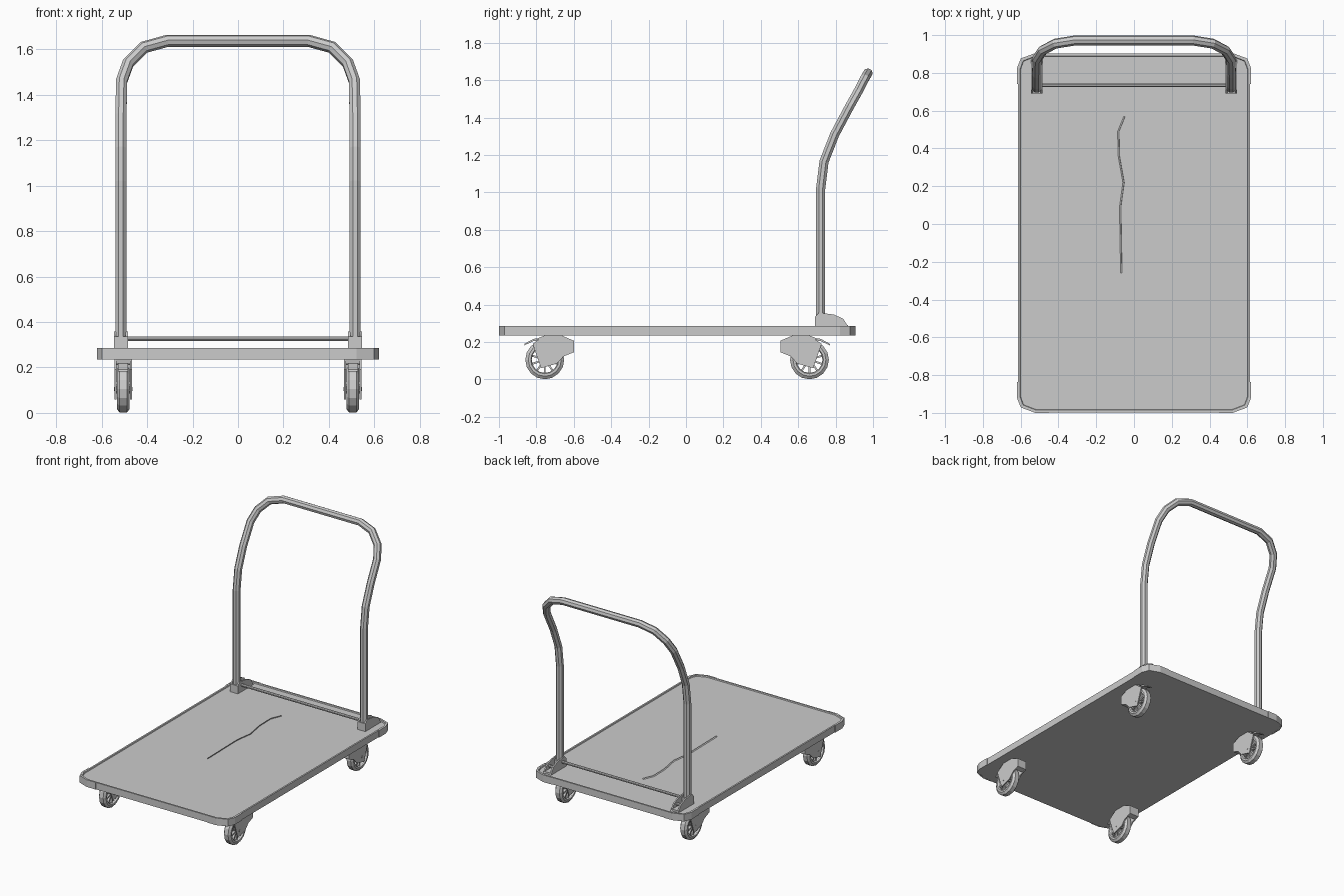
import bpy, bmesh, math
from mathutils import Vector, Matrix

cube = bpy.data.objects.get("Cube")
if cube:
    bpy.data.objects.remove(cube, do_unlink=True)

grey = bpy.data.materials.new("light grey metal")
grey.use_nodes = True
COLOUR = (0.6, 0.6, 0.6, 1)
grey.diffuse_color = COLOUR
grey.node_tree.nodes["Principled BSDF"].inputs["Base Color"].default_value = COLOUR

DECK_MID = -0.0475
WHEEL_X, WHEEL_Z, WHEEL_R = 0.505, 0.105, 0.104


def finish(name, bm):
    bmesh.ops.recalc_face_normals(bm, faces=bm.faces)
    mesh = bpy.data.meshes.new(name)
    bm.to_mesh(mesh)
    bm.free()
    mesh.materials.append(grey)
    ob = bpy.data.objects.new(name, mesh)
    bpy.context.collection.objects.link(ob)
    return ob


def add_box(bm, lo, hi):
    lo, hi = Vector(lo), Vector(hi)
    m = Matrix.Translation((lo + hi) / 2) @ Matrix.Diagonal((*(hi - lo), 1))
    bmesh.ops.create_cube(bm, size=1, matrix=m)


def add_side_plate(bm, profile, x0, x1):
    """Extrude a (y, z) outline along x."""
    face = bm.faces.new([bm.verts.new((x0, y, z)) for y, z in profile])
    geom = bmesh.ops.extrude_face_region(bm, geom=[face])["geom"]
    moved = [v for v in geom if isinstance(v, bmesh.types.BMVert)]
    bmesh.ops.translate(bm, verts=moved, vec=(x1 - x0, 0, 0))


def add_tube(bm, points, radius, sides=8):
    """Sweep a faceted ring along a path with mitred bends."""
    pts = [Vector(p) for p in points]
    d = (pts[1] - pts[0]).normalized()
    u = d.orthogonal().normalized()
    v = d.cross(u)
    ring = [pts[0] + radius * (u * math.cos(a) + v * math.sin(a))
            for a in (math.tau * (i + 0.5) / sides for i in range(sides))]
    rings = [[bm.verts.new(p) for p in ring]]
    for i in range(1, len(pts)):
        d = (pts[i] - pts[i - 1]).normalized()
        n = d if i == len(pts) - 1 else (d + (pts[i + 1] - pts[i]).normalized()).normalized()
        ring = [p + d * ((pts[i] - p).dot(n) / d.dot(n)) for p in ring]
        rings.append([bm.verts.new(p) for p in ring])
    for a, b in zip(rings, rings[1:]):
        for i in range(sides):
            j = (i + 1) % sides
            bm.faces.new((a[i], a[j], b[j], b[i]))
    bm.faces.new(rings[0])
    bm.faces.new(rings[-1])


def add_lathe(bm, profile, steps):
    """Revolve an (x, radius) closed outline around the wheel axle."""
    rings = []
    for s in range(steps):
        a = math.tau * s / steps
        rings.append([bm.verts.new((x, r * math.cos(a), r * math.sin(a))) for x, r in profile])
    n = len(profile)
    for s in range(steps):
        a, b = rings[s], rings[(s + 1) % steps]
        for i in range(n):
            j = (i + 1) % n
            bm.faces.new((a[i], a[j], b[j], b[i]))


# Deck with chamfered corners and a slightly recessed top inside a rim
quarter = [(0.615, 0.87), (0.595, 0.92), (0.52, 0.95)]
outline = (quarter + [(-x, y) for x, y in reversed(quarter)]
           + [(-x, -y) for x, y in quarter] + [(x, -y) for x, y in reversed(quarter)])
bm = bmesh.new()
base = bm.faces.new([bm.verts.new((x, y + DECK_MID, 0.235)) for x, y in outline])
geom = bmesh.ops.extrude_face_region(bm, geom=[base])["geom"]
top = next(g for g in geom if isinstance(g, bmesh.types.BMFace))
bmesh.ops.translate(bm, verts=top.verts[:], vec=(0, 0, 0.05))
bmesh.ops.inset_region(bm, faces=[top], thickness=0.012)
bmesh.ops.inset_region(bm, faces=[top], thickness=0.003, depth=-0.007)
finish("deck", bm)

# Corner bumpers wrapped around the deck corners
bumper = [(0.62, 0.79), (0.62, 0.872), (0.599, 0.924), (0.522, 0.9525), (0.45, 0.9525)]
inner = [(0.61, 0.79), (0.61, 0.867), (0.592, 0.915), (0.518, 0.945), (0.45, 0.945)]
for name, sx, sy in (("front_left", 1, -1), ("front_right", -1, -1),
                     ("back_left", 1, 1), ("back_right", -1, 1)):
    bm = bmesh.new()
    rows = [[bm.verts.new((sx * x, sy * y + DECK_MID, z)) for x, y in line]
            for line, z in ((bumper, 0.234), (bumper, 0.286), (inner, 0.286), (inner, 0.234))]
    for k in range(4):
        a, b = rows[k], rows[(k + 1) % 4]
        for i in range(4):
            bm.faces.new((a[i], a[i + 1], b[i + 1], b[i]))
    for i in (0, -1):
        bm.faces.new([r[i] for r in rows])
    finish(name + "_bumper", bm)

# Worn crease running along the deck
bm = bmesh.new()
crease = [(-0.05, 0.57), (-0.083, 0.49), (-0.08, 0.36), (-0.055, 0.22), (-0.073, 0.09), (-0.067, -0.26)]
left = [bm.verts.new((x - 0.004, y, 0.278)) for x, y in crease]
ridge = [bm.verts.new((x + 0.003, y, 0.284)) for x, y in crease]
right = [bm.verts.new((x + 0.004, y, 0.278)) for x, y in crease]
for a, b in ((left, ridge), (ridge, right), (right, left)):
    for i in range(len(crease) - 1):
        bm.faces.new((a[i], a[i + 1], b[i + 1], b[i]))
finish("deck_crease", bm)

# Push handle: one bent tube, mirrored path
half = [(0.515, 0.72, 0.29), (0.515, 0.72, 1.02), (0.515, 0.738, 1.165), (0.515, 0.795, 1.31),
        (0.512, 0.875, 1.46), (0.483, 0.92, 1.54), (0.415, 0.955, 1.608), (0.31, 0.972, 1.637)]
bm = bmesh.new()
add_tube(bm, half + [(-x, y, z) for x, y, z in reversed(half)], 0.0265)
finish("push_handle", bm)

# Crossbar between the handle feet
bm = bmesh.new()
add_tube(bm, [(-0.5, 0.735, 0.326), (0.5, 0.735, 0.326)], 0.01)
finish("crossbar", bm)

# Hinge brackets: socket block with two cheeks behind
cheek = [(0.69, 0.278), (0.69, 0.335), (0.71, 0.357), (0.79, 0.347), (0.84, 0.325), (0.87, 0.278)]
for name, s in (("left", 1), ("right", -1)):
    bm = bmesh.new()
    add_box(bm, (s * 0.515 - 0.03, 0.69, 0.278), (s * 0.515 + 0.03, 0.752, 0.335))
    add_box(bm, (s * 0.515 - 0.028, 0.75, 0.278), (s * 0.515 + 0.028, 0.865, 0.292))
    for off in (-0.026, 0.026):
        add_side_plate(bm, cheek, s * 0.515 + off - 0.005, s * 0.515 + off + 0.005)
    add_tube(bm, [(s * 0.515 - 0.028, 0.81, 0.31), (s * 0.515 + 0.028, 0.81, 0.31)], 0.01)
    finish(name + "_hinge_bracket", bm)

# Casters, with the forks trailing toward the middle of the deck
fork = [(-0.065, 0.085), (0, 0.13), (0.09, 0.13), (0.155, 0.102),
        (0.155, 0.04), (0.1, 0.018), (0.065, -0.02), (-0.02, -0.045)]
crown = [(-0.05, 0.11), (0, 0.13), (0.09, 0.13), (0.155, 0.102), (0.155, 0.04), (0.12, 0.032), (0.105, 0.105)]
lever = [(-0.11, 0.077), (-0.108, 0.086), (-0.06, 0.112), (-0.01, 0.118), (-0.01, 0.106), (-0.06, 0.1)]
tyre = [(-0.028, 0.075), (-0.028, 0.088), (-0.016, WHEEL_R), (0.016, WHEEL_R),
        (0.028, 0.088), (0.028, 0.075), (0.02, 0.07), (-0.02, 0.07)]
hub = [(-0.03, 0.008), (-0.03, 0.02), (0.03, 0.02), (0.03, 0.008)]
for name, sx, cy, sy in (("front_left", 1, -0.755, 1), ("front_right", -1, -0.755, 1),
                         ("back_left", 1, 0.66, -1), ("back_right", -1, 0.66, -1)):
    place = Matrix.Translation((sx * WHEEL_X, cy, WHEEL_Z)) @ Matrix.Diagonal((1, sy, 1, 1))

    bm = bmesh.new()
    add_lathe(bm, tyre, 16)
    add_lathe(bm, hub, 10)
    add_box(bm, (-0.004, -0.01, -0.01), (0.004, 0.01, 0.01))
    for k in range(10):
        spoke = bmesh.ops.create_cube(bm, size=1, matrix=Matrix.Rotation(math.tau * k / 10, 4, 'X')
                                      @ Matrix.Translation((0, 0, 0.045))
                                      @ Matrix.Diagonal((0.034, 0.01, 0.06, 1)))
    add_tube(bm, [(-0.04, 0, 0), (0.04, 0, 0)], 0.009)
    bm.transform(place)
    finish(name + "_wheel", bm)

    bm = bmesh.new()
    for off in (-0.034, 0.034):
        add_side_plate(bm, fork, off - 0.004, off + 0.004)
    add_side_plate(bm, crown, -0.031, 0.031)
    bm.transform(place)
    finish(name + "_fork", bm)

    bm = bmesh.new()
    add_side_plate(bm, lever, -0.022, 0.022)
    bm.transform(place)
    finish(name + "_brake_lever", bm)
